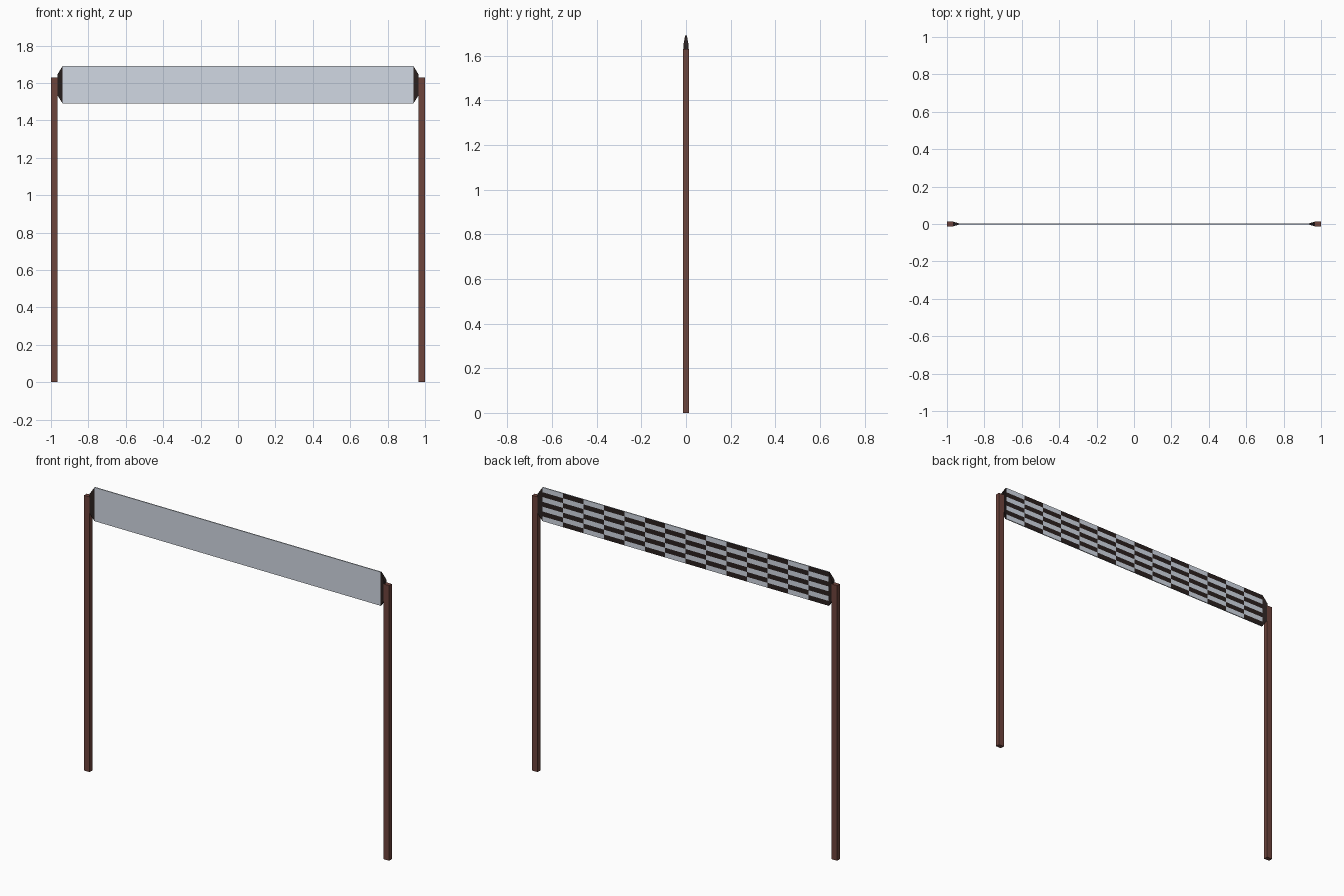
import bpy, bmesh

if "Cube" in bpy.data.objects:
    bpy.data.objects.remove(bpy.data.objects["Cube"])


def material(name, r, g, b):
    m = bpy.data.materials.new(name)
    m.diffuse_color = (r, g, b, 1)
    m.use_nodes = True
    m.node_tree.nodes["Principled BSDF"].inputs["Base Color"].default_value = m.diffuse_color
    return m


BROWN = material("brown_post", 0.155, 0.058, 0.046)
DARK = material("dark_fabric", 0.023, 0.015, 0.014)
GREY = material("pale_grey_fabric", 0.64, 0.69, 0.77)


def finish(name, bm, *mats):
    bmesh.ops.recalc_face_normals(bm, faces=bm.faces[:])
    me = bpy.data.meshes.new(name)
    bm.to_mesh(me)
    bm.free()
    for m in mats:
        me.materials.append(m)
    ob = bpy.data.objects.new(name, me)
    bpy.context.collection.objects.link(ob)
    return ob


def loft(name, rings, mat):
    """Closed solid through rings of points."""
    bm = bmesh.new()
    vs = [[bm.verts.new(p) for p in ring] for ring in rings]
    n = len(vs[0])
    for a, b in zip(vs, vs[1:]):
        for i in range(n):
            j = (i + 1) % n
            bm.faces.new((a[i], a[j], b[j], b[i]))
    bm.faces.new(vs[0])
    bm.faces.new(vs[-1])
    return finish(name, bm, mat)


MID, X_END, HALF_H, THIN = 1.59, 0.938, 0.10, 0.003

for side, s in (("left", -1), ("right", 1)):
    # square-edged upright post
    x0, x1, y = 0.964, 1.0, 0.013
    outline = [(x0, -y), (x1, -y), (x1, y), (x0, y)]
    loft(side + "_post", [[(s * px, py, z) for px, py in outline]
                          for z in (0, 1.63)], BROWN)

    # tapered end strap: tall and thin at the net, short and thick at the post
    def rect(x, h, t):
        return [(s * x, -t, MID - h), (s * x, t, MID - h),
                (s * x, t, MID + h), (s * x, -t, MID + h)]
    loft(side + "_strap", [rect(X_END, HALF_H, THIN + 0.001),
                           rect(0.966, 0.055, 0.012)], DARK)

# net band: plain front, checked back
COLS, ROWS = 14, 7
bm = bmesh.new()
for y in (-THIN, THIN):
    grid = [[bm.verts.new((-X_END + 2 * X_END * i / COLS, y,
                           MID - HALF_H + 2 * HALF_H * j / ROWS))
             for j in range(ROWS + 1)] for i in range(COLS + 1)]
    for i in range(COLS):
        for j in range(ROWS):
            f = bm.faces.new((grid[i][j], grid[i + 1][j],
                              grid[i + 1][j + 1], grid[i][j + 1]))
            f.material_index = int(y > 0 and (i + j) % 2 == 0)
bmesh.ops.bridge_loops(bm, edges=[e for e in bm.edges if e.is_boundary])
finish("net_band", bm, GREY, DARK)
